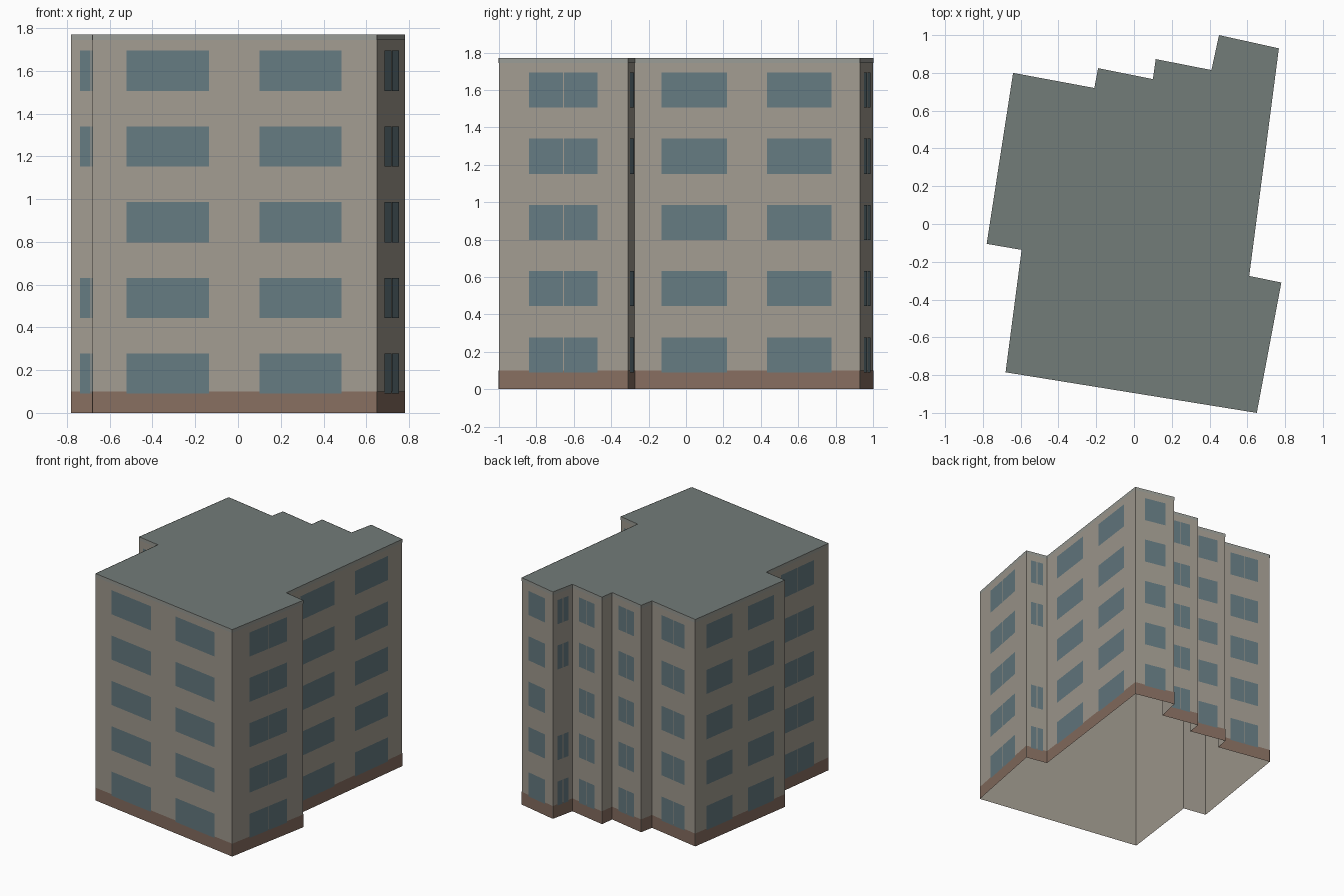
import bpy
from mathutils import Vector

if "Cube" in bpy.data.objects:
    bpy.data.objects.remove(bpy.data.objects["Cube"])

HEIGHT, FLOORS = 1.77, 5
STOREY = HEIGHT / FLOORS

# Pane spans along a wall, as fractions of its length
WIDE = [(0.12, 0.41), (0.587, 0.875)]
PAIR = [(0.235, 0.496), (0.504, 0.765)]
SLIM = [(0.22, 0.485), (0.515, 0.78)]
ALL, NO_MIDDLE = range(FLOORS), (0, 1, 3, 4)

# Footprint corners, counter-clockwise, with the windows of the wall that starts there
PLAN = [
    ((-0.68, -0.785), WIDE, ALL),
    ((0.65, -1.0), PAIR, ALL),
    ((0.78, -0.31), SLIM, NO_MIDDLE),
    ((0.61, -0.275), WIDE, ALL),
    ((0.767, 0.93), PAIR, ALL),
    ((0.45, 1.0), SLIM, NO_MIDDLE),
    ((0.41, 0.815), PAIR, ALL),
    ((0.115, 0.873), [], ALL),
    ((0.10, 0.767), PAIR, ALL),
    ((-0.19, 0.825), [], ALL),
    ((-0.21, 0.72), PAIR, ALL),
    ((-0.64, 0.80), WIDE, ALL),
    ((-0.78, -0.105), SLIM, NO_MIDDLE),
    ((-0.595, -0.137), PAIR, ALL),
]


def material(name, rgb):
    m = bpy.data.materials.new(name)
    m.diffuse_color = (*rgb, 1)
    m.use_nodes = True
    m.node_tree.nodes["Principled BSDF"].inputs["Base Color"].default_value = m.diffuse_color
    return m


def mesh_object(name, faces, mat):
    verts, index = [], []
    for f in faces:
        index.append(range(len(verts), len(verts) + len(f)))
        verts += f
    me = bpy.data.meshes.new(name)
    me.from_pydata(verts, [], [list(i) for i in index])
    me.materials.append(mat)
    ob = bpy.data.objects.new(name, me)
    bpy.context.collection.objects.link(ob)
    return ob


def panel(i, z0, z1, t0=0.0, t1=1.0, out=0.0):
    """Upright rectangle on wall i, pushed outward by out."""
    a = Vector((*PLAN[i][0], 0))
    b = Vector((*PLAN[(i + 1) % len(PLAN)][0], 0))
    d = b - a
    n = Vector((d.y, -d.x, 0)).normalized() * out
    p, q = a + d * t0 + n, a + d * t1 + n
    up0, up1 = Vector((0, 0, z0)), Vector((0, 0, z1))
    return [p + up0, q + up0, q + up1, p + up1]


walls = range(len(PLAN))

# Wall shell, open underneath
mesh_object("walls", [panel(i, 0, HEIGHT) for i in walls],
            material("plaster", (0.36, 0.33, 0.28)))

# Flat roof
mesh_object("roof", [[Vector((*p[0], HEIGHT)) for p in PLAN]],
            material("roofing", (0.17, 0.20, 0.19)))

# Brick plinth and thin roof edging laid over the walls
mesh_object("plinth", [panel(i, 0, 0.10, out=0.002) for i in walls],
            material("brick", (0.24, 0.155, 0.117)))
mesh_object("roof_edging", [panel(i, HEIGHT - 0.025, HEIGHT, out=0.002) for i in walls],
            material("edging", (0.32, 0.33, 0.30)))

# Window panes on every storey
panes = []
for i, (_, spans, floors) in enumerate(PLAN):
    for k in floors:
        z = k * STOREY + 0.09
        panes += [panel(i, z, z + 0.188, t0, t1, 0.004) for t0, t1 in spans]
mesh_object("windows", panes, material("glass", (0.13, 0.195, 0.22)))
